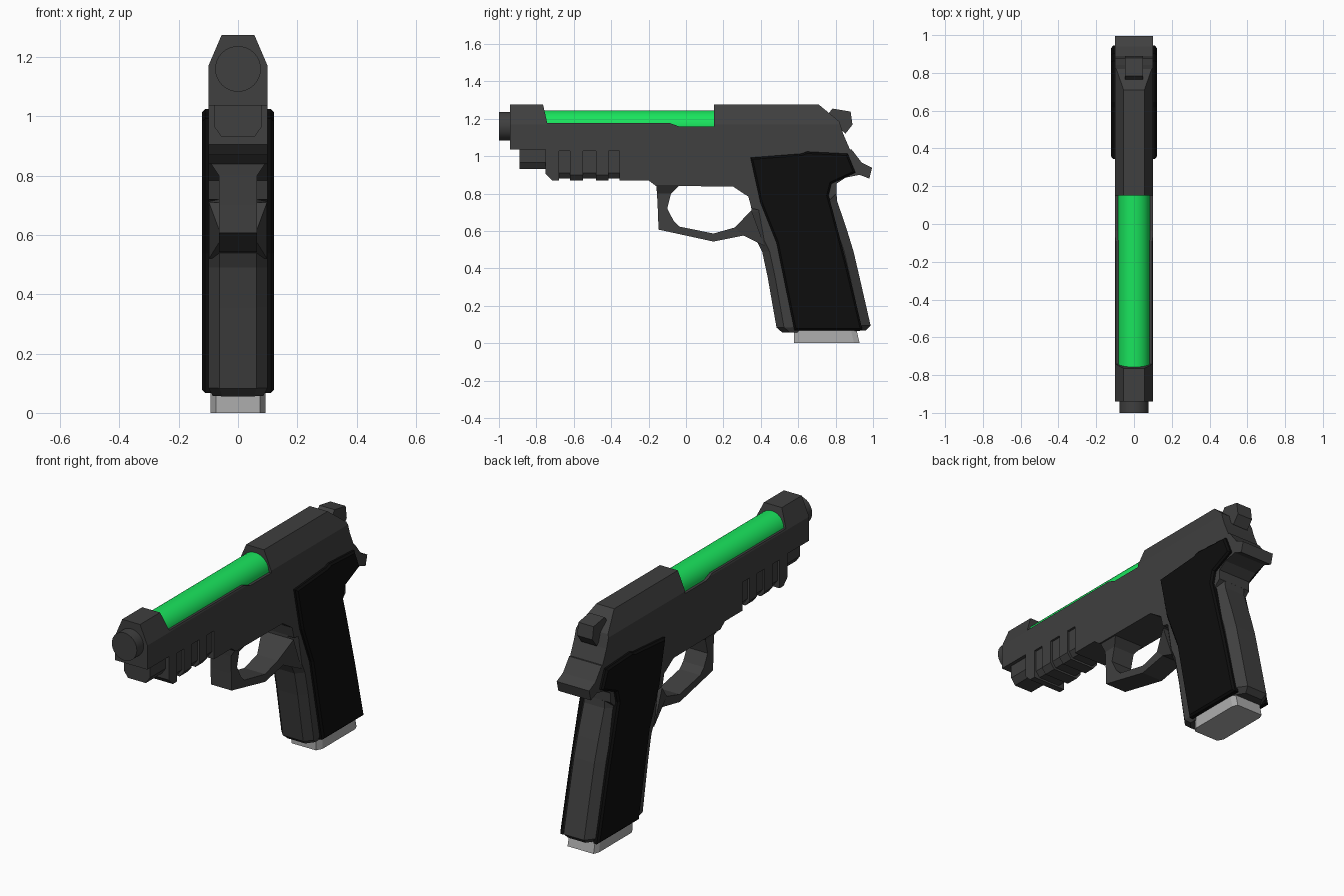
import bpy, bmesh, math

if "Cube" in bpy.data.objects:
    bpy.data.objects.remove(bpy.data.objects["Cube"])


def material(name, rgb):
    m = bpy.data.materials.new(name)
    m.diffuse_color = (*rgb, 1)
    m.use_nodes = True
    m.node_tree.nodes["Principled BSDF"].inputs["Base Color"].default_value = m.diffuse_color
    return m


STEEL = material("dark_steel", (0.05, 0.05, 0.05))
BLACK = material("black_rubber", (0.004, 0.004, 0.004))
GREEN = material("green", (0.01, 0.78, 0.11))
LIGHT = material("light_grey", (0.42, 0.42, 0.42))


def loft(name, rings, mat):
    """Skin a list of equal-length point rings and cap both ends."""
    bm = bmesh.new()
    vs = [[bm.verts.new(p) for p in ring] for ring in rings]
    n = len(vs[0])
    for a, b in zip(vs, vs[1:]):
        for i in range(n):
            j = (i + 1) % n
            bm.faces.new((a[i], a[j], b[j], b[i]))
    bm.faces.new(vs[0])
    bm.faces.new(vs[-1])
    bmesh.ops.recalc_face_normals(bm, faces=bm.faces)
    me = bpy.data.meshes.new(name)
    bm.to_mesh(me)
    bm.free()
    me.materials.append(mat)
    ob = bpy.data.objects.new(name, me)
    bpy.context.collection.objects.link(ob)
    return ob


def side_prism(name, yz, x0, x1, mat):
    return loft(name, [[(x, y, z) for y, z in yz] for x in (x0, x1)], mat)


def front_prism(name, half_xz, y0, y1, mat):
    """Extrude a mirrored cross-section (right half given) along y."""
    xz = half_xz + [(-x, z) for x, z in reversed(half_xz)]
    return loft(name, [[(x, y, z) for x, z in xz] for y in (y0, y1)], mat)


def activate(ob):
    bpy.ops.object.select_all(action='DESELECT')
    bpy.context.view_layer.objects.active = ob
    ob.select_set(True)


def rod(name, r, y0, y1, z, mat):
    pts = [(r * math.cos(i * math.tau / 32), z + r * math.sin(i * math.tau / 32)) for i in range(32)]
    ob = loft(name, [[(x, y, h) for x, h in pts] for y in (y0, y1)], mat)
    activate(ob)
    bpy.ops.object.shade_smooth_by_angle(angle=math.radians(40))


# Slide: bevelled cross-section intersected with the side outline
slide = front_prism("slide", [(0.1, 1.036), (0.1, 1.17), (0.055, 1.275)], -0.94, 0.95, STEEL)
outline = side_prism("slide_outline", [
    (-0.96, 1.0), (-0.96, 1.3), (-0.77, 1.3), (-0.742, 1.178), (-0.09, 1.178), (-0.035, 1.158),
    (0.15, 1.158), (0.15, 1.3), (0.68, 1.3), (0.82, 1.185), (0.842, 1.115), (0.892, 1.0)], -0.3, 0.3, STEEL)
cut = slide.modifiers.new("outline", 'BOOLEAN')
cut.operation, cut.solver, cut.object = 'INTERSECT', 'EXACT', outline
activate(slide)
bpy.ops.object.modifier_apply(modifier="outline")
bpy.data.objects.remove(outline)

# Barrel and muzzle
rod("barrel", 0.085, -0.76, 0.16, 1.16, GREEN)
rod("muzzle", 0.077, -1.0, -0.93, 1.16, STEEL)

# Hammer
side_prism("hammer", [(0.76, 1.225), (0.783, 1.254), (0.88, 1.238), (0.89, 1.168),
                      (0.853, 1.12), (0.81, 1.16)], -0.047, 0.047, STEEL)

# Frame with rear tang
side_prism("frame", [
    (-0.355, 1.036), (-0.355, 0.87), (-0.2, 0.87), (-0.16, 0.84), (0.25, 0.838), (0.334, 0.783),
    (0.35, 0.72), (0.45, 0.7), (0.75, 0.75), (0.805, 0.8), (0.805, 0.853), (0.853, 0.885),
    (0.928, 0.9), (0.98, 0.88), (0.995, 0.938), (0.94, 0.965), (0.885, 1.036)], -0.1, 0.1, STEEL)

# Recoil rod housing under the muzzle
front_prism("rod_housing", [(0.08, 1.036), (0.08, 0.965), (0.055, 0.93)], -0.89, -0.7, STEEL)

# Accessory rail: recessed core with raised ribs
front_prism("rail_core", [(0.088, 1.036), (0.088, 0.91), (0.065, 0.88)], -0.7, -0.35, STEEL)
front_prism("rail_cap", [(0.1, 1.036), (0.1, 1.028)], -0.75, -0.35, STEEL)
rib = [(0.1, 1.036), (0.1, 0.9), (0.075, 0.869)]
for i, (y0, y1) in enumerate([(-0.62, -0.55), (-0.48, -0.415)]):
    front_prism(f"rail_rib_{i + 1}", rib, y0, y1, STEEL)
side_prism("rail_nose", [(-0.75, 1.036), (-0.75, 0.905), (-0.715, 0.87), (-0.68, 0.87),
                         (-0.68, 1.036)], -0.1, 0.1, STEEL)

# Trigger guard: outer y/z, inner y/z, half width
guard = [(-0.16, 0.85, -0.03, 0.85, 0.098), (-0.155, 0.8, -0.08, 0.8, 0.064),
         (-0.15, 0.7, -0.1, 0.72, 0.064), (-0.147, 0.607, -0.067, 0.655, 0.064),
         (-0.05, 0.586, -0.035, 0.623, 0.064), (0.147, 0.543, 0.147, 0.586, 0.064),
         (0.307, 0.575, 0.26, 0.618, 0.064), (0.42, 0.52, 0.35, 0.71, 0.098)]
loft("trigger_guard", [[(-w, a, b), (w, a, b), (w, c, d), (-w, c, d)] for a, b, c, d, w in guard], STEEL)

# Grip core: front y/z, back y/z, half width; chamfered front and back
grip = [(0.345, 0.8, 0.8, 0.86, 0.1), (0.35, 0.7, 0.808, 0.76, 0.1), (0.378, 0.545, 0.862, 0.6, 0.1),
        (0.407, 0.49, 0.896, 0.489, 0.1), (0.436, 0.356, 0.927, 0.356, 0.1),
        (0.484, 0.083, 0.987, 0.094, 0.1), (0.516, 0.056, 0.96, 0.067, 0.085)]
rings = []
for yf, zf, yb, zb, w in grip:
    dz = (zb - zf) * 0.1
    half = [(w * 0.63, yf, zf), (w, yf + 0.04, zf + dz), (w, yb - 0.05, zb - dz), (w * 0.63, yb, zb)]
    rings.append(half + [(-x, y, z) for x, y, z in reversed(half)])
loft("grip", rings, STEEL)

# Grip panels: one bevelled plate, mirrored
panel = side_prism("grip_panels", [
    (0.345, 0.992), (0.618, 1.013), (0.645, 1.024), (0.864, 1.013), (0.906, 0.912), (0.778, 0.853),
    (0.762, 0.789), (0.783, 0.714), (0.864, 0.404), (0.944, 0.067), (0.58, 0.067), (0.484, 0.537),
    (0.398, 0.751)], 0.09, 0.121, BLACK)
bm = bmesh.new()
bm.from_mesh(panel.data)
rim = [e for e in bm.edges if all(v.co.x > 0.12 for v in e.verts)]
bmesh.ops.bevel(bm, geom=rim, offset=0.01, segments=1, affect='EDGES')
bm.to_mesh(panel.data)
bm.free()
panel.modifiers.new("mirror", 'MIRROR')

# Magazine base with chamfered front corners
base = []
for z, back in ((0.0, 0.928), (0.08, 0.91)):
    half = [(0.075, 0.578, z), (0.092, 0.61, z), (0.092, back - 0.03, z), (0.08, back, z)]
    base.append(half + [(-x, y, h) for x, y, h in reversed(half)])
loft("magazine_base", base, LIGHT)
